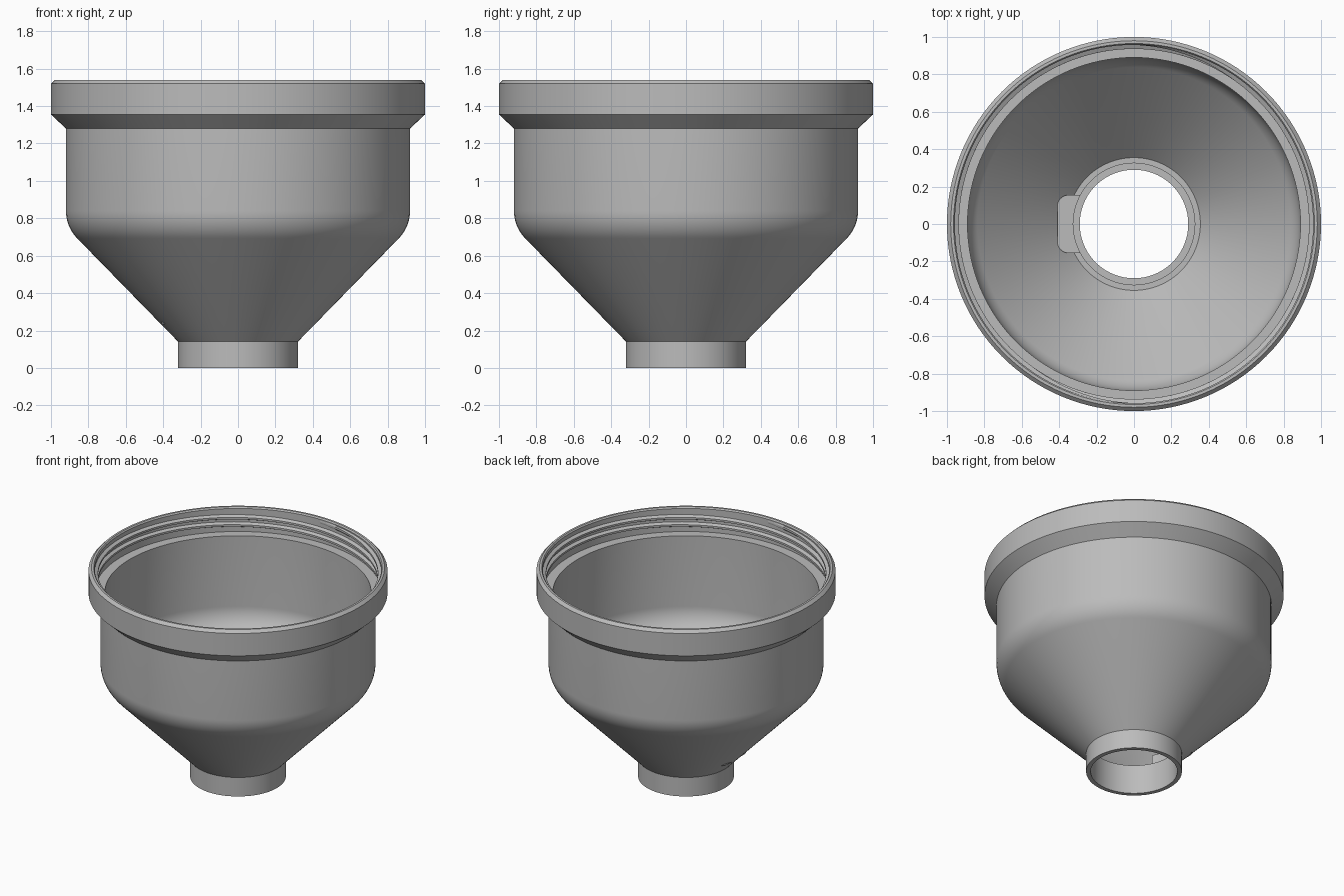
import bpy, bmesh, math

cube = bpy.data.objects.get("Cube")
if cube:
    bpy.data.objects.remove(cube, do_unlink=True)

GREY = 0.5
grey = bpy.data.materials.new("plain grey")
grey.use_nodes = True
grey.diffuse_color = (GREY, GREY, GREY, 1)
grey.node_tree.nodes["Principled BSDF"].inputs["Base Color"].default_value = (GREY, GREY, GREY, 1)


def finish(name, bm):
    bmesh.ops.recalc_face_normals(bm, faces=bm.faces)
    mesh = bpy.data.meshes.new(name)
    bm.to_mesh(mesh)
    bm.free()
    mesh.materials.append(grey)
    obj = bpy.data.objects.new(name, mesh)
    bpy.context.collection.objects.link(obj)
    bpy.ops.object.select_all(action='DESELECT')
    obj.select_set(True)
    bpy.context.view_layer.objects.active = obj
    bpy.ops.object.shade_smooth_by_angle(angle=math.radians(25))
    return obj


def arc(cx, cy, r, a0, a1, n):
    steps = [math.radians(a0 + (a1 - a0) * i / n) for i in range(n + 1)]
    return [(cx + r * math.cos(a), cy + r * math.sin(a)) for a in steps]


def lathe(name, profile, sides=128):
    """Revolve a closed radius/height outline around the vertical axis."""
    bm = bmesh.new()
    rings = []
    for i in range(sides):
        a = math.tau * i / sides
        rings.append([bm.verts.new((r * math.cos(a), r * math.sin(a), z)) for r, z in profile])
    n = len(profile)
    for i in range(sides):
        p, q = rings[i], rings[(i + 1) % sides]
        for j in range(n):
            k = (j + 1) % n
            bm.faces.new((p[j], q[j], q[k], p[k]))
    return finish(name, bm)


def thread(name, start, sweep, z0, z1, steps=150):
    """Helical ridge on the inside of the rim, fading out at both ends."""
    bm = bmesh.new()
    rows = []
    for i in range(steps + 1):
        t = i / steps
        a = math.radians(start + sweep * t)
        z = z0 + (z1 - z0) * t
        fade = max(0.05, min(1, t * 12, (1 - t) * 12))
        section = [(0.962, -0.02), (0.958 - 0.022 * fade, -0.007),
                   (0.958 - 0.022 * fade, 0.007), (0.962, 0.02)]
        rows.append([bm.verts.new((r * math.cos(a), r * math.sin(a), z + dz)) for r, dz in section])
    for p, q in zip(rows, rows[1:]):
        for j in range(4):
            k = (j + 1) % 4
            bm.faces.new((p[j], q[j], q[k], p[k]))
    bm.faces.new(rows[0])
    bm.faces.new(rows[-1])
    return finish(name, bm)


# Funnel shell: spout, cone, rounded shoulder, bowl and threaded rim
outside = [(0.32, 0), (0.32, 0.14)] + arc(0.71, 0.84, 0.21, -45, 0, 10)
rim = [(0.92, 1.28), (1, 1.355), (1, 1.52), (0.98, 1.54), (0.965, 1.54),
       (0.958, 1.53), (0.958, 1.36), (0.89, 1.36)]
inside = arc(0.71, 0.84, 0.18, 0, -45, 10)
seat = [(0.355, 0.231), (0.325, 0.231), (0.325, 0.215), (0.29, 0.215), (0.29, 0)]
lathe("funnel_body", outside + rim + inside + seat)

# Two-start screw thread inside the rim
for label, start in (("first", 30), ("second", 210)):
    thread(label + "_thread", start, 420, 1.385, 1.51)

# Rounded tab beside the outlet
outline = (arc(-0.35, 0.095, 0.06, 90, 180, 8) + arc(-0.35, -0.095, 0.06, 180, 270, 8)
           + arc(0, 0, 0.325, 208.5, 151.5, 12))
bm = bmesh.new()
base = bm.faces.new([bm.verts.new((x, y, 0.235)) for x, y in outline])
top = bmesh.ops.extrude_face_region(bm, geom=[base])
bmesh.ops.translate(bm, vec=(0, 0, 0.065),
                    verts=[v for v in top["geom"] if isinstance(v, bmesh.types.BMVert)])
finish("outlet_tab", bm)
